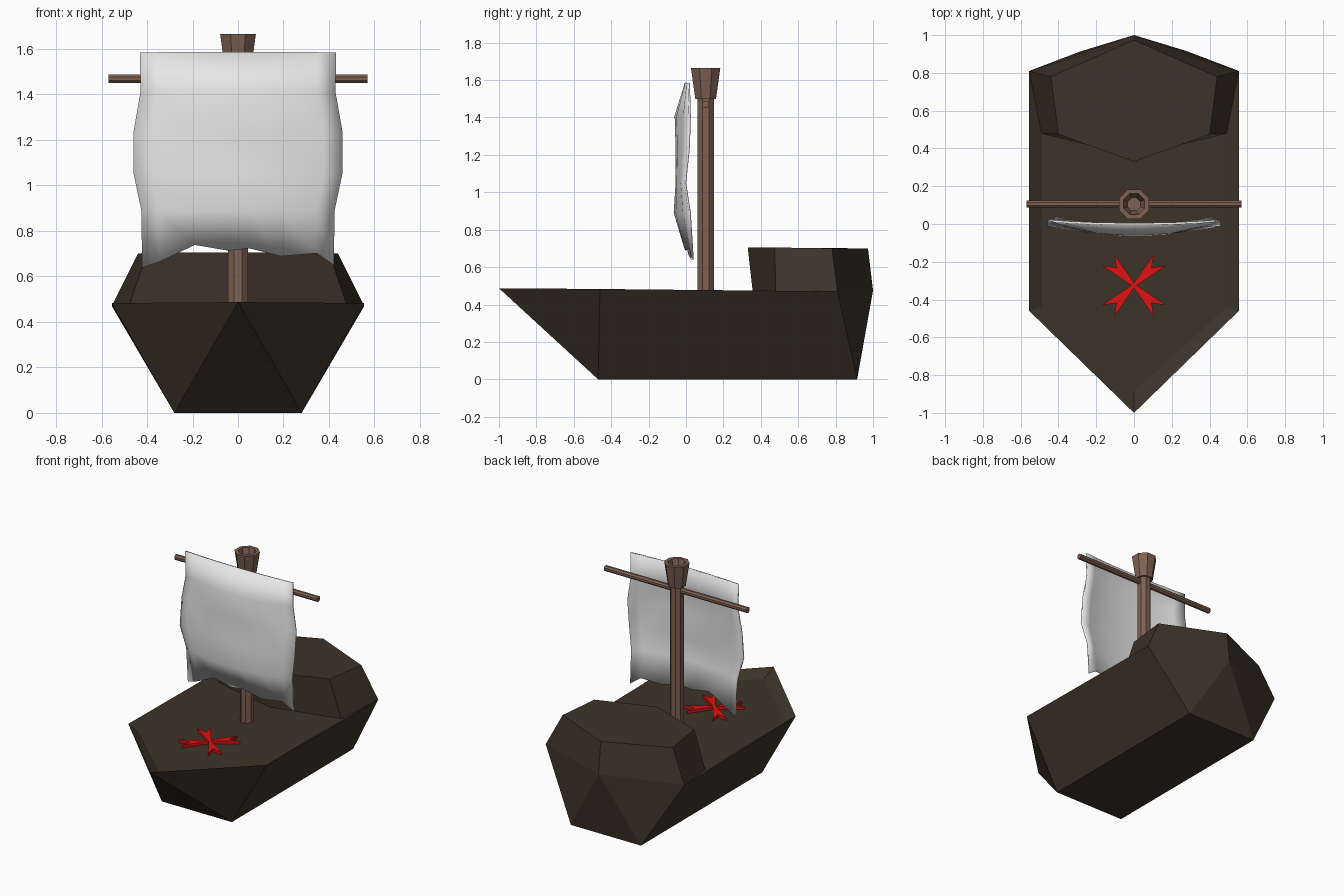
import bpy, bmesh
from math import pi, cos, sin
from mathutils import Vector, Matrix

cube = bpy.data.objects.get("Cube")
if cube:
    bpy.data.objects.remove(cube)


def material(name, rgb):
    m = bpy.data.materials.new(name)
    m.use_nodes = True
    m.diffuse_color = (*rgb, 1)
    m.node_tree.nodes["Principled BSDF"].inputs["Base Color"].default_value = (*rgb, 1)
    return m


dark_wood = material("dark_wood", (0.047, 0.034, 0.022))
mast_wood = material("mast_wood", (0.21, 0.12, 0.085))
canvas = material("white_canvas", (0.8, 0.8, 0.8))
red = material("red_paint", (0.75, 0.006, 0.006))


def finish(bm, name, mat):
    bmesh.ops.remove_doubles(bm, verts=bm.verts, dist=0.0005)
    bmesh.ops.recalc_face_normals(bm, faces=bm.faces)
    mesh = bpy.data.meshes.new(name)
    bm.to_mesh(mesh)
    bm.free()
    mesh.materials.append(mat)
    obj = bpy.data.objects.new(name, mesh)
    bpy.context.collection.objects.link(obj)
    return obj


def lathe(name, rings, mat, place, sides=8):
    """Closed turned solid from (radius, height) rings."""
    bm = bmesh.new()
    loops = []
    for r, z in rings:
        angles = [2 * pi * (i + 0.5) / sides for i in range(sides)]
        loops.append([bm.verts.new((r * cos(a), r * sin(a), z)) for a in angles])
    for a, b in zip(loops, loops[1:]):
        for i in range(sides):
            j = (i + 1) % sides
            bm.faces.new((a[i], a[j], b[j], b[i]))
    bm.faces.new(loops[0][::-1])
    bm.faces.new(loops[-1])
    bm.transform(place)
    return finish(bm, name, mat)


# Hull: half outline points, built on both sides
P = dict(
    keel_fc=(0, -0.47, 0), keel_f=(0.28, -0.47, 0),
    keel_bc=(0, 0.915, 0), keel_b=(0.28, 0.915, 0),
    bow=(0, -1, 0.487), side=(0.555, -0.46, 0.483),
    quarter=(0.555, 0.81, 0.47), stern=(0, 1, 0.475),
    deck_bow=(0, -0.89, 0.44), deck_side=(0.49, -0.44, 0.44),
    deck_back=(0.49, 0.48, 0.44), deck_mid=(0, 0.36, 0.44),
    top_mid=(0, 0.33, 0.705), top_front=(0.4, 0.475, 0.705),
    top_side=(0.44, 0.78, 0.7), top_stern=(0, 0.973, 0.7),
)
FACES = [
    "keel_fc keel_f keel_b keel_bc",            # bottom
    "keel_fc keel_f bow", "keel_f side bow",    # bow
    "keel_f keel_b quarter side",               # flank
    "keel_b quarter stern", "keel_bc keel_b stern",
    "bow side deck_side deck_bow",              # rim
    "side quarter deck_back deck_side",
    "deck_bow deck_side deck_back deck_mid",    # deck
    "deck_mid deck_back top_front top_mid",     # stern cabin
    "deck_back quarter top_side top_front",
    "quarter stern top_stern top_side",
    "top_mid top_front top_side top_stern",
]
bm = bmesh.new()
for s in (1, -1):
    for face in FACES:
        pts = [P[n] for n in face.split()]
        bm.faces.new([bm.verts.new((s * x, y, z)) for x, y, z in pts])
finish(bm, "hull", dark_wood)

# Mast, lookout cup and yard
MAST_Y = 0.105
at_mast = Matrix.Translation((0, MAST_Y, 0))
lathe("mast", [(0.047, 0.43), (0.047, 1.51)], mast_wood, at_mast)
lathe("lookout_cup", [(0.06, 1.5), (0.085, 1.665), (0.06, 1.665), (0.037, 1.58)],
      mast_wood, at_mast)
lathe("yard", [(0.02, -0.57), (0.02, 0.57)], mast_wood,
      Matrix.Translation((0, MAST_Y, 1.47)) @ Matrix.Rotation(pi / 2, 4, "Y"))

# Sail: rows of (height, half width, centre y, edge y)
ROWS = [
    (1.585, 0.43, 0.0, 0.015), (1.41, 0.427, -0.055, 0.02),
    (1.24, 0.457, -0.05, 0.015), (1.05, 0.457, -0.05, -0.005),
    (0.89, 0.423, -0.06, 0.02), (0.7, 0.42, -0.005, 0.035),
]
# Columns of (fraction of half width, ragged hem height offset)
COLS = [(-1, -0.062), (-0.82, -0.035), (-0.45, 0.04), (-0.1, 0.015),
        (0.12, 0.025), (0.45, -0.01), (0.82, 0.003), (1, -0.05)]
bm = bmesh.new()
grid = []
for i, (z, w, yc, ye) in enumerate(ROWS):
    hem = 1 if i == len(ROWS) - 1 else 0
    grid.append([bm.verts.new((f * w, yc + (ye - yc) * abs(f) ** 2.5, z + hem * dz))
                 for f, dz in COLS])
for a, b in zip(grid, grid[1:]):
    for j in range(len(COLS) - 1):
        bm.faces.new((a[j], b[j], b[j + 1], a[j + 1]))
sail = finish(bm, "sail", canvas)
solid = sail.modifiers.new("thickness", "SOLIDIFY")
solid.thickness = 0.012
solid.offset = 0
bpy.ops.object.select_all(action="DESELECT")
sail.select_set(True)
bpy.context.view_layer.objects.active = sail
bpy.ops.object.shade_smooth_by_angle()

# Deck cross: four forked arms
ARM = [(0, 0), (0.0, 0.014), (0.105, 0.165), (0.093, 0.093), (0.17, 0.105), (0.014, 0)]
bm = bmesh.new()
for sx in (1, -1):
    for sy in (1, -1):
        bm.faces.new([bm.verts.new((sx * x, -0.325 + sy * y, 0.438)) for x, y in ARM])
bmesh.ops.remove_doubles(bm, verts=bm.verts, dist=0.0005)
bmesh.ops.recalc_face_normals(bm, faces=bm.faces)
top = bmesh.ops.extrude_face_region(bm, geom=bm.faces[:])["geom"]
bmesh.ops.translate(bm, vec=Vector((0, 0, 0.022)),
                    verts=[g for g in top if isinstance(g, bmesh.types.BMVert)])
finish(bm, "deck_cross", red)
